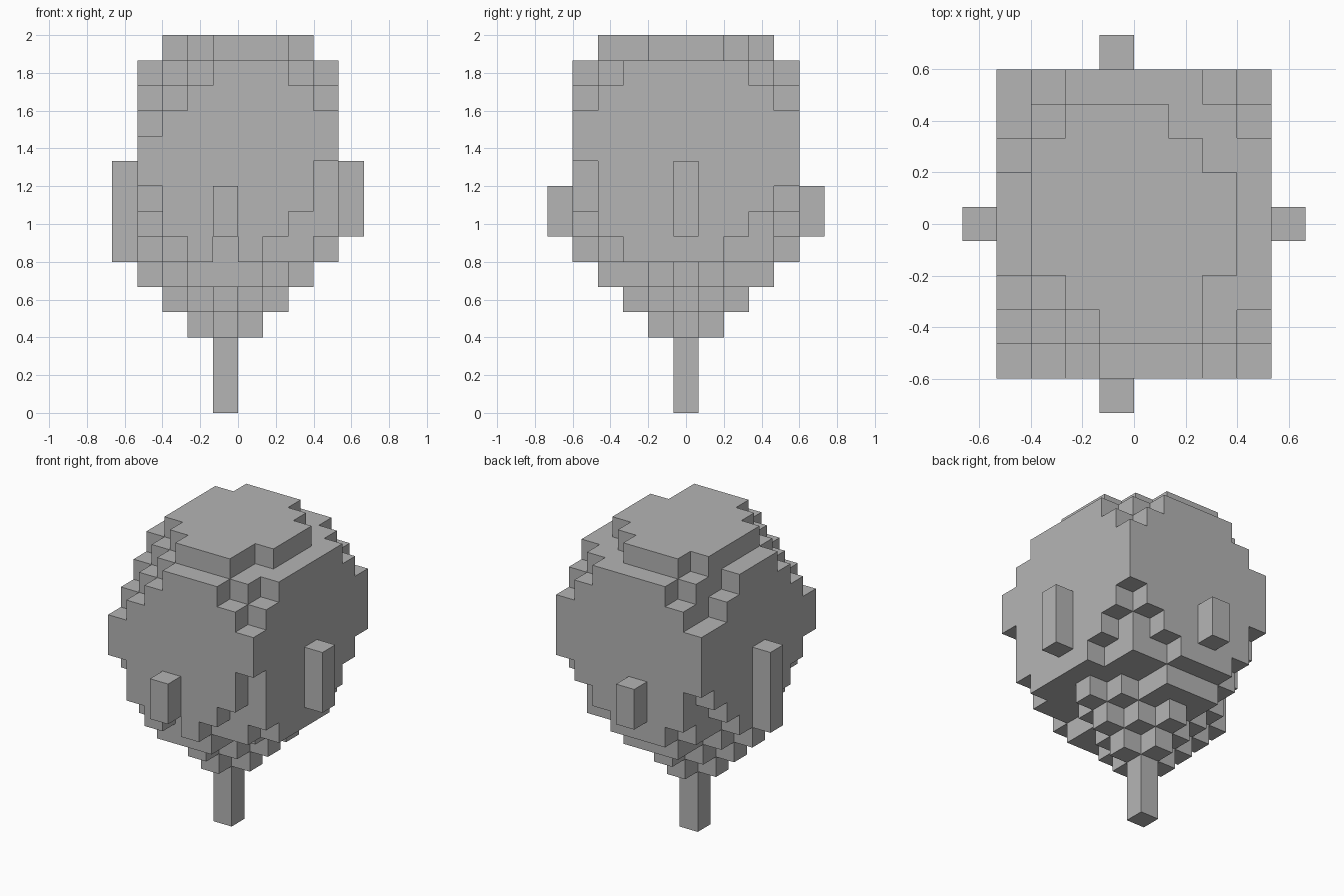
import bpy
import bmesh
from mathutils import Vector

default = bpy.data.objects.get("Cube")
if default:
    bpy.data.objects.remove(default, do_unlink=True)

V = 2 / 15                        # edge of one block
ORIGIN = Vector((-5 * V, -5.5 * V, 0))

grey = bpy.data.materials.new("plain grey")
grey.use_nodes = True
grey.diffuse_color = (0.46, 0.46, 0.46, 1)
grey.node_tree.nodes["Principled BSDF"].inputs["Base Color"].default_value = grey.diffuse_color


def block(i0, i1, j0, j1):
    """Cells of a rectangle, both ends included."""
    return {(i, j) for i in range(i0, i1 + 1) for j in range(j0, j1 + 1)}


def layer(i0, i1, j0, j1, cuts, missing=()):
    """Rectangle with stepped corners: left-front, right-front, left-back, right-back."""
    cells = block(i0, i1, j0, j1)
    corners = [(i0, j0), (i1, j0), (i0, j1), (i1, j1)]
    for (ci, cj), cut in zip(corners, cuts):
        cells = {(i, j) for i, j in cells if abs(i - ci) + abs(j - cj) >= cut}
    return cells - set(missing)


def build(name, cells):
    """Outer skin of a set of blocks."""
    bm = bmesh.new()
    verts = {}

    def vert(p):
        key = tuple(p)
        if key not in verts:
            verts[key] = bm.verts.new(ORIGIN + Vector(key) * V)
        return verts[key]

    for cell in cells:
        for axis in range(3):
            for side in (0, 1):
                near = list(cell)
                near[axis] += 2 * side - 1
                if tuple(near) in cells:
                    continue
                u, w = (axis + 1) % 3, (axis + 2) % 3
                quad = []
                for du, dw in ((0, 0), (1, 0), (1, 1), (0, 1)):
                    p = list(cell)
                    p[axis] += side
                    p[u] += du
                    p[w] += dw
                    quad.append(vert(p))
                bm.faces.new(quad if side else quad[::-1])
    mesh = bpy.data.meshes.new(name)
    bm.to_mesh(mesh)
    bm.free()
    mesh.materials.append(grey)
    obj = bpy.data.objects.new(name, mesh)
    bpy.context.collection.objects.link(obj)
    return obj


def column(name, i, j, k0, k1):
    build(name, {(i, j, k) for k in range(k0, k1 + 1)})


# Crown layers, from the pointed base to the flat top
FULL = (1, 8, 1, 9)
layers = {
    3: block(3, 5, 5, 5) | block(4, 4, 4, 6),
    4: block(2, 6, 5, 5) | block(4, 4, 3, 7) | block(3, 5, 4, 6),
    5: block(1, 7, 5, 5) | block(2, 6, 4, 6) | block(3, 5, 2, 8),
    6: (block(2, 7, 2, 8) | block(1, 1, 4, 6) | block(8, 8, 3, 6)
        | block(3, 5, 9, 9) | {(3, 1), (5, 1)}),
    7: layer(*FULL, (1, 1, 1, 2), [(7, 1), (1, 2), (1, 8)]),
    8: layer(*FULL, (1, 1, 1, 1)),
    9: layer(*FULL, (0, 1, 0, 0)),
    10: block(*FULL),
    11: layer(*FULL, (1, 0, 0, 0)),
    12: layer(*FULL, (2, 1, 1, 1), [(1, 8)]),
    13: layer(*FULL, (3, 2, 2, 2), [(1, 7)]),
    14: layer(2, 7, 2, 8, (2, 1, 1, 2), [(7, 3)]),
}
build("crown", {(i, j, k) for k, cells in layers.items() for i, j in cells})

# Stem and the four side strips
column("stem", 4, 5, 0, 2)
column("right_strip", 0, 5, 6, 9)
column("left_strip", 9, 5, 7, 9)
column("front_strip", 4, 0, 7, 8)
column("back_strip", 4, 10, 7, 8)
